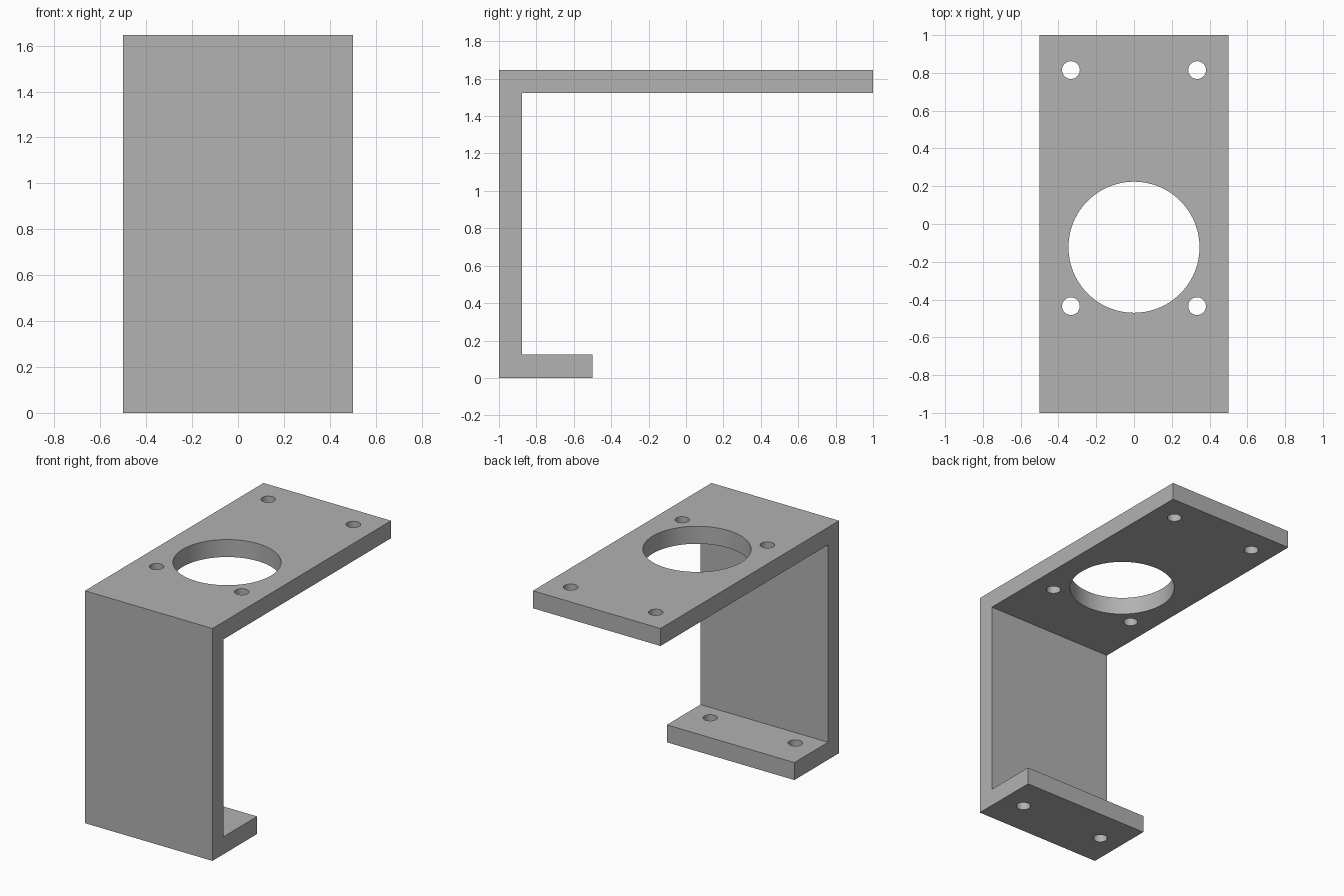
import bpy
import bmesh

WIDTH, HEIGHT, THICK = 1.0, 1.647, 0.124
FRONT, BACK, FOOT_END = -1.0, 1.0, -0.5

cube = bpy.data.objects.get("Cube")
if cube:
    bpy.data.objects.remove(cube, do_unlink=True)

grey = bpy.data.materials.new("plain grey")
grey.use_nodes = True
colour = (0.445, 0.445, 0.445, 1)
grey.diffuse_color = colour
grey.node_tree.nodes["Principled BSDF"].inputs["Base Color"].default_value = colour


def add_object(name, bm):
    bmesh.ops.recalc_face_normals(bm, faces=bm.faces)
    mesh = bpy.data.meshes.new(name)
    bm.to_mesh(mesh)
    bm.free()
    obj = bpy.data.objects.new(name, mesh)
    bpy.context.collection.objects.link(obj)
    mesh.materials.append(grey)
    return obj


# Bracket: side profile (y, z) extruded across the width
inner = FRONT + THICK
profile = [(FRONT, 0), (FOOT_END, 0), (FOOT_END, THICK), (inner, THICK),
           (inner, HEIGHT - THICK), (BACK, HEIGHT - THICK),
           (BACK, HEIGHT), (FRONT, HEIGHT)]
bm = bmesh.new()
face = bm.faces.new([bm.verts.new((-WIDTH / 2, y, z)) for y, z in profile])
side = bmesh.ops.extrude_face_region(bm, geom=[face])
moved = [v for v in side["geom"] if isinstance(v, bmesh.types.BMVert)]
bmesh.ops.translate(bm, verts=moved, vec=(WIDTH, 0, 0))
bracket = add_object("bracket", bm)


def cut_hole(name, x, y, z, radius, segments):
    """Drill a vertical hole through the plate centred at height z."""
    bm = bmesh.new()
    bmesh.ops.create_cone(bm, cap_ends=True, segments=segments,
                          radius1=radius, radius2=radius, depth=THICK * 2)
    bmesh.ops.translate(bm, verts=bm.verts, vec=(x, y, z))
    cutter = add_object(name, bm)
    cutter.hide_render = True
    mod = bracket.modifiers.new(name, "BOOLEAN")
    mod.operation = "DIFFERENCE"
    mod.solver = "EXACT"
    mod.object = cutter
    bpy.context.view_layer.objects.active = bracket
    bpy.ops.object.modifier_apply(modifier=name)
    bpy.data.objects.remove(cutter, do_unlink=True)


# Large opening, four plate holes and two foot holes
top_z, foot_z = HEIGHT - THICK / 2, THICK / 2
cut_hole("large opening", 0, -0.123, top_z, 0.347, 96)
for x in (-0.334, 0.334):
    for y, z in ((0.815, top_z), (-0.435, top_z), (-0.748, foot_z)):
        cut_hole("screw hole", x, y, z, 0.047, 32)

# Smooth hole walls, sharp plate edges
bpy.ops.object.select_all(action="DESELECT")
bracket.select_set(True)
bpy.context.view_layer.objects.active = bracket
bpy.ops.object.shade_smooth_by_angle(angle=0.6)
